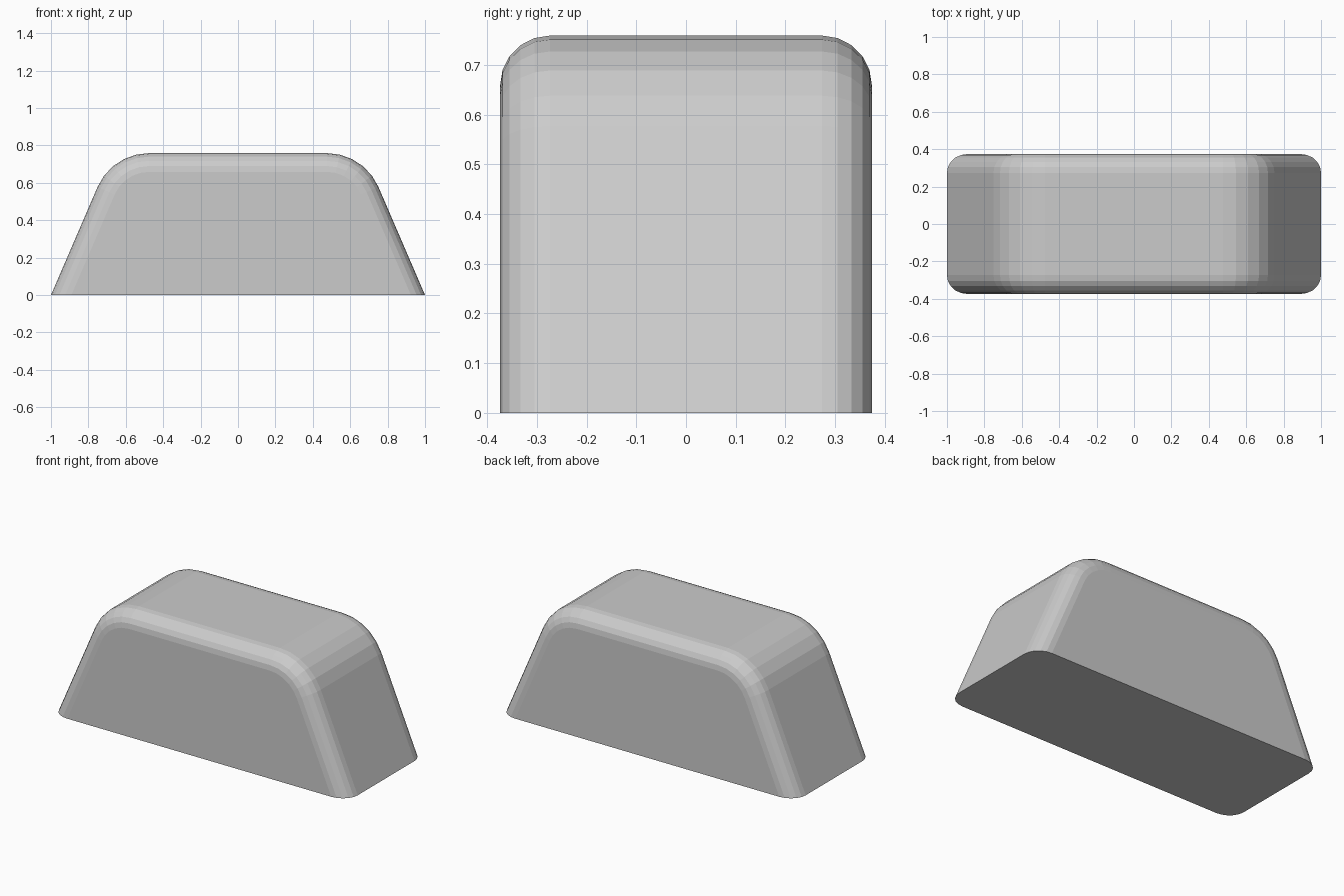
import bpy, bmesh
from math import sin, cos, pi, atan2, tan

if "Cube" in bpy.data.objects:
    bpy.data.objects.remove(bpy.data.objects["Cube"])

HEIGHT, TOP_X, HALF_Y = 0.759, 0.673, 0.374   # trapezoid: half base 1, half top TOP_X
R, EDGE, SEG = 0.30, 0.10, 5                  # shoulder radius, front/back round-over
TURN = pi / 2 - atan2(1 - TOP_X, HEIGHT)      # angle from straight up to side normal
CX, CZ = TOP_X - R * tan(TURN / 2), HEIGHT - R


def profile(inset):
    """Round-shouldered trapezoid, shrunk by inset but still standing on z = 0."""
    half = [(1 - inset / sin(TURN), 0)]
    for i in range(SEG, -1, -1):
        a = TURN * i / SEG
        half.append((CX + (R - inset) * sin(a), CZ + (R - inset) * cos(a)))
    return half + [(-x, z) for x, z in reversed(half)]


# Sections from front to back, following the round-over at each end
steps = [(EDGE * (1 - cos(pi / 2 * i / SEG)), HALF_Y - EDGE + EDGE * sin(pi / 2 * i / SEG))
         for i in range(SEG, -1, -1)]
sections = [(d, -y) for d, y in steps] + [(d, y) for d, y in reversed(steps)]

bm = bmesh.new()
rings = [[bm.verts.new((x, y, z)) for x, z in profile(d)] for d, y in sections]
for a, b in zip(rings, rings[1:]):
    for i in range(len(a)):
        j = (i + 1) % len(a)
        bm.faces.new((a[i], a[j], b[j], b[i]))
bm.faces.new(rings[0])
bm.faces.new(rings[-1])
bmesh.ops.recalc_face_normals(bm, faces=bm.faces)

# Rounded block
mesh = bpy.data.meshes.new("rounded_block")
bm.to_mesh(mesh)
bm.free()
block = bpy.data.objects.new("rounded_block", mesh)
bpy.context.collection.objects.link(block)
